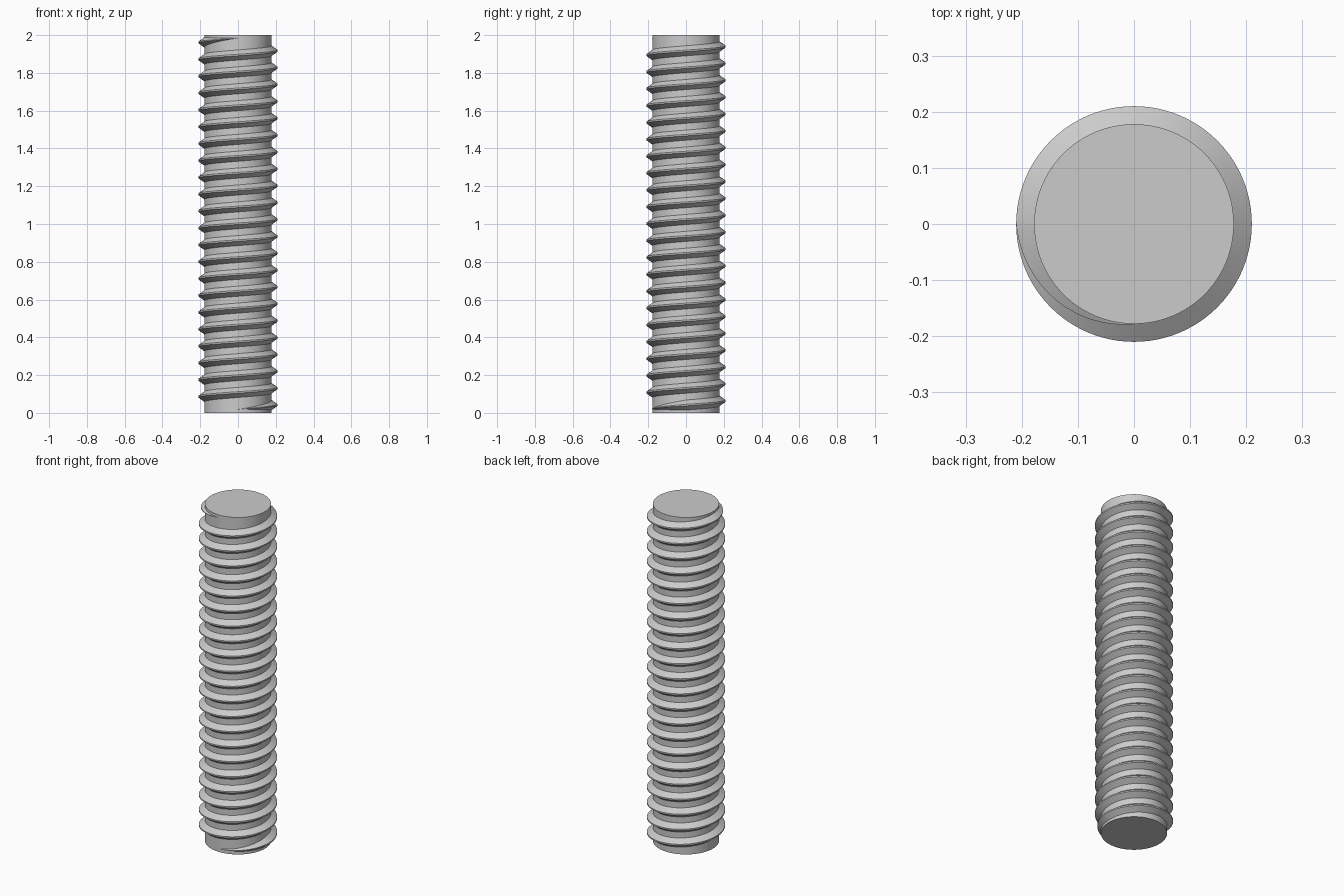
import bpy, bmesh, math

if "Cube" in bpy.data.objects:
    bpy.data.objects.remove(bpy.data.objects["Cube"], do_unlink=True)

LENGTH = 2.0
CORE_R, CREST_R = 0.178, 0.21
TURNS, STEPS = 22, 96
START_Z, END_Z = 0.019, 1.984
ROOT_HALF, CREST_HALF = 0.026, 0.004   # half heights of the tooth section
EMBED = 0.003                          # how far the tooth sinks into the core

steel = bpy.data.materials.new("grey_steel")
steel.use_nodes = True
colour = (0.6, 0.6, 0.6, 1)
steel.diffuse_color = colour
steel.node_tree.nodes["Principled BSDF"].inputs["Base Color"].default_value = colour


def finish(bm, name):
    """Turn the bmesh into a smooth-shaded steel object."""
    bmesh.ops.recalc_face_normals(bm, faces=bm.faces)
    mesh = bpy.data.meshes.new(name)
    bm.to_mesh(mesh)
    bm.free()
    mesh.materials.append(steel)
    obj = bpy.data.objects.new(name, mesh)
    bpy.context.collection.objects.link(obj)
    bpy.ops.object.select_all(action='DESELECT')
    obj.select_set(True)
    bpy.context.view_layer.objects.active = obj
    bpy.ops.object.shade_smooth_by_angle(angle=math.radians(30))
    return obj


# Plain cylindrical core
bm = bmesh.new()
bmesh.ops.create_cone(bm, cap_ends=True, segments=STEPS,
                      radius1=CORE_R, radius2=CORE_R, depth=LENGTH)
bmesh.ops.translate(bm, verts=bm.verts, vec=(0, 0, LENGTH / 2))
finish(bm, "rod_core")

# Right-handed helical thread, fading out over a quarter turn at each end
bm = bmesh.new()
total = TURNS * STEPS
rings = []
for i in range(total + 1):
    angle = -math.pi / 2 + math.tau * i / STEPS
    z = START_Z + (END_Z - START_Z) * i / total
    fade = max(0.02, min(1, 4 * min(i, total - i) / STEPS))
    inner = CORE_R - EMBED
    crest = CORE_R + (CREST_R - CORE_R) * fade
    section = [(inner, -ROOT_HALF - EMBED), (crest, -CREST_HALF),
               (crest, CREST_HALF), (inner, ROOT_HALF + EMBED)]
    rings.append([bm.verts.new((r * math.cos(angle), r * math.sin(angle),
                                z + h * fade)) for r, h in section])
for a, b in zip(rings, rings[1:]):
    for k in range(4):
        n = (k + 1) % 4
        bm.faces.new((a[k], a[n], b[n], b[k]))
bm.faces.new(rings[0])
bm.faces.new(rings[-1])
finish(bm, "screw_thread")
